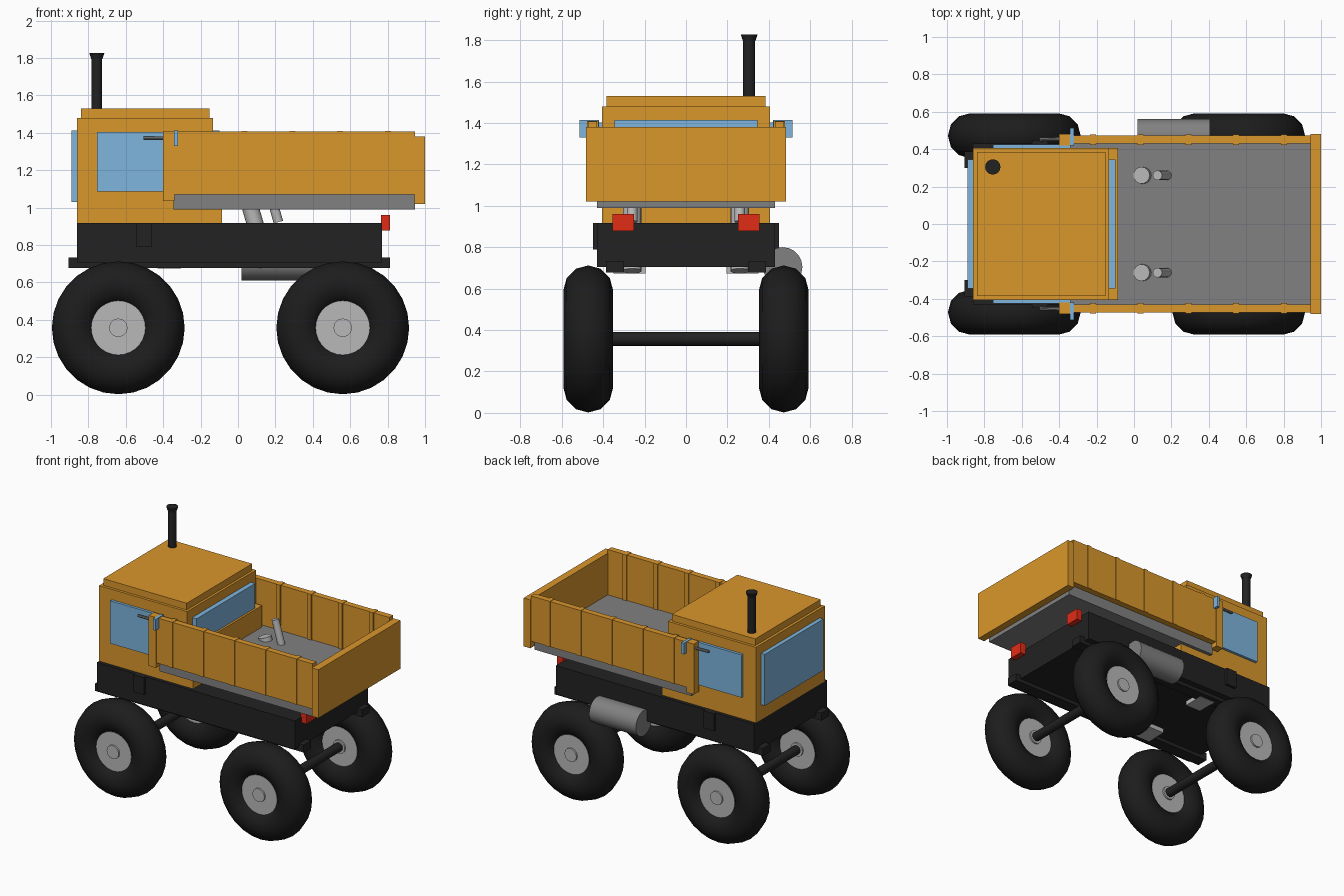
import bpy, math
from mathutils import Vector

if "Cube" in bpy.data.objects:
    bpy.data.objects.remove(bpy.data.objects["Cube"])


def mat(name, r, g, b):
    m = bpy.data.materials.new(name)
    m.diffuse_color = (r, g, b, 1)
    m.use_nodes = True
    m.node_tree.nodes["Principled BSDF"].inputs["Base Color"].default_value = m.diffuse_color
    return m


YELLOW = mat("yellow_paint", .70, .31, .025)
BLUE = mat("blue_glass", .21, .46, .73)
BLACK = mat("black_rubber", .012, .012, .012)
DARK = mat("dark_frame", .016, .016, .016)
RED = mat("red_lens", .75, .025, .008)
GREY = mat("grey_metal", .22, .22, .22)
LIGHT = mat("light_metal", .48, .48, .48)


def finish(o, name, m, smooth=False):
    o.name = name
    o.data.materials.append(m)
    if smooth:
        bpy.ops.object.shade_smooth_by_angle(angle=math.radians(40))
    return o


def box(name, m, x, y, z):
    """Box from (min, max) pairs."""
    bpy.ops.mesh.primitive_cube_add(size=1, location=[sum(p) / 2 for p in (x, y, z)])
    o = bpy.context.object
    o.scale = [p[1] - p[0] for p in (x, y, z)]
    bpy.ops.object.transform_apply(location=False, rotation=False, scale=True)
    return finish(o, name, m)


def sides(name, m, x, y, z):
    """The same box on both sides of the truck."""
    box(name + "_right", m, x, (-y[1], -y[0]), z)
    box(name + "_left", m, x, y, z)


def rod(name, m, a, b, r1, r2=None, n=16):
    """Cylinder or cone from point a to point b."""
    a, b = Vector(a), Vector(b)
    bpy.ops.mesh.primitive_cone_add(vertices=n, radius1=r1, radius2=r1 if r2 is None else r2,
                                    depth=(b - a).length, location=(a + b) / 2)
    o = bpy.context.object
    o.rotation_euler = (b - a).to_track_quat('Z', 'Y').to_euler()
    return finish(o, name, m, True)


# wheels and axles
WZ = .357
for label, x in (("front", -.64), ("rear", .56)):
    rod(label + "_axle", DARK, (x, -.47, WZ), (x, .47, WZ), .033)
    for side, s in (("right", -1), ("left", 1)):
        y = s * .472
        bpy.ops.mesh.primitive_torus_add(location=(x, y, WZ), rotation=(math.pi / 2, 0, 0),
                                         major_segments=28, minor_segments=12,
                                         major_radius=.235, minor_radius=.12)
        finish(bpy.context.object, f"{label}_tyre_{side}", BLACK, True)
        rod(f"{label}_hub_{side}", LIGHT, (x, y - .076, WZ), (x, y + .076, WZ), .145, n=28)
        rod(f"{label}_hub_cap_{side}", LIGHT, (x, y - .088, WZ), (x, y + .088, WZ), .05, n=12)

# chassis, rails, steps and pads
box("chassis", DARK, (-.86, .77), (-.43, .43), (.705, .918))
sides("frame_rail", DARK, (-.905, .812), (.30, .387), (.677, .733))
sides("side_step", DARK, (-.545, -.46), (.40, .45), (.79, .918))
sides("underside_pad", LIGHT, (-.43, -.305), (.195, .35), (.673, .715))
sides("tail_light", RED, (.765, .812), (.25, .355), (.877, .96))

# fuel tank on the far side
rod("fuel_tank", GREY, (.02, .467, .705), (.405, .467, .705), .095, n=20)

# cab
box("cab_base", YELLOW, (-.86, -.085), (-.405, .405), (.918, 1.23))
box("cab_body", YELLOW, (-.86, -.135), (-.405, .405), (1.23, 1.48))
box("cab_roof", YELLOW, (-.84, -.153), (-.385, .385), (1.48, 1.53))
box("windscreen", BLUE, (-.89, -.85), (-.345, .345), (1.03, 1.413))
box("rear_window", BLUE, (-.145, -.10), (-.345, .345), (1.15, 1.413))
sides("door_window", BLUE, (-.755, -.34), (.39, .425), (1.085, 1.403))

# mirrors and their arms
sides("mirror", BLUE, (-.342, -.32), (.42, .513), (1.33, 1.413))
for side, s in (("right", -1), ("left", 1)):
    rod("mirror_arm_" + side, GREY, (-.505, s * .452, 1.37), (-.33, s * .456, 1.37), .01, n=8)

# exhaust stack with flared end
rod("exhaust_pipe", DARK, (-.755, .305, 1.50), (-.755, .305, 1.80), .029)
rod("exhaust_flare", DARK, (-.755, .305, 1.795), (-.755, .305, 1.827), .03, .041)

# tipper bed
box("bed_floor", GREY, (-.345, .946), (-.43, .43), (.99, 1.07))
sides("bed_wall", YELLOW, (-.345, .946), (.43, .474), (1.07, 1.407))
sides("bed_front_post", YELLOW, (-.40, -.34), (.42, .48), (1.035, 1.41))
for i in range(5):
    x = -.22 + .2555 * i
    sides(f"bed_rib_{i + 1}", YELLOW, (x - .016, x + .016), (.422, .479), (1.07, 1.41))
box("tailgate", YELLOW, (.945, 1.0), (-.482, .482), (1.02, 1.38))

# hydraulic rams passing through the floor
for side, s in (("right", -1), ("left", 1)):
    y = s * .26
    rod("ram_cylinder_" + side, LIGHT, (.04, y, 1.09), (.158, y, .685), .045)
    rod("ram_piston_" + side, LIGHT, (.125, y, 1.24), (.216, y, .922), .026, n=12)
